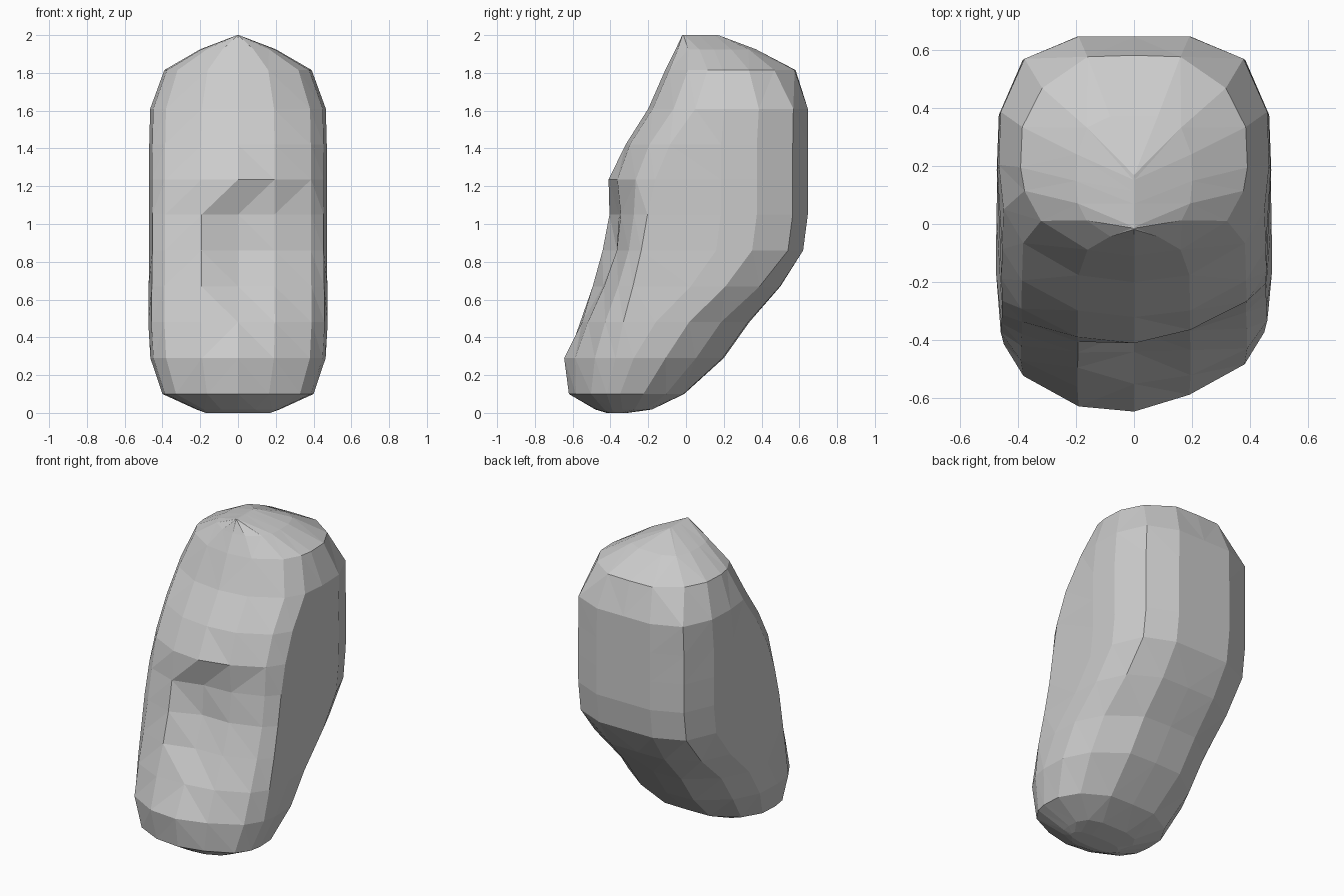
import bpy, bmesh

# Level sections: z, half width, front y at left / centre / right, back y,
# back corner cut, front corner roundness
LEVELS = [
    (0.00, 0.17, -0.42, -0.42, -0.42, -0.31, 0.0, 1.0),
    (0.018, 0.22, -0.48, -0.48, -0.48, -0.18, 0.0, 1.0),
    (0.10, 0.40, -0.62, -0.62, -0.60, -0.01, 0.04, 1.0),
    (0.29, 0.464, -0.65, -0.645, -0.61, 0.20, 0.07, 0.95),
    (0.48, 0.475, -0.58, -0.55, -0.54, 0.335, 0.07, 0.8),
    (0.67, 0.473, -0.51, -0.44, -0.45, 0.50, 0.03, 0.65),
    (0.86, 0.470, -0.455, -0.365, -0.38, 0.62, 0.0, 0.55),
    (1.05, 0.470, -0.42, -0.355, -0.36, 0.645, 0.0, 0.6),
    (1.235, 0.472, -0.41, -0.41, -0.385, 0.645, 0.0, 0.85),
    (1.42, 0.470, -0.32, -0.32, -0.32, 0.645, 0.0, 0.9),
    (1.61, 0.465, -0.20, -0.20, -0.20, 0.645, 0.0, 1.0),
    (1.815, 0.39, -0.11, -0.11, -0.11, 0.58, 0.05, 1.1),
    (1.925, 0.20, -0.055, -0.055, -0.055, 0.37, 0.0, 1.0),
    (2.00, 0.004, -0.02, -0.02, -0.02, 0.17, 0.0, 0.2),
]

# Rounded box outline: width fraction, inset (back also: share of the corner cut)
FRONT = [(0.41, 0.025), (0.82, 0.14), (0.965, 0.26)]
BACK = [(1.0, 0.46, 0.5), (0.985, 0.27, 0.7), (0.81, 0.08, 1.0), (0.41, 0.0, 0.1)]


def section(level):
    z, w, left, centre, right, back, cut, rnd = level
    s = min(1, (back - centre) / 0.88)

    def side(sign, front):
        pts = [(sign * w * f, front + d * s * rnd, z) for f, d in FRONT]
        return pts + [(sign * w * f, back - d * s - cut * c, z) for f, d, c in BACK]

    return [(0, centre, z)] + side(1, right) + [(0, back, z)] + side(-1, left)[::-1]


# Stone body lofted through the sections
bm = bmesh.new()
rings = [[bm.verts.new(p) for p in section(lv)] for lv in LEVELS]
n = len(rings[0])
for a, b in zip(rings, rings[1:]):
    for i in range(n):
        j = (i + 1) % n
        bm.faces.new((a[i], a[j], b[j], b[i]))
bm.faces.new(rings[0][::-1])
bm.faces.new(rings[-1])

# Triangulated flat facets
bmesh.ops.recalc_face_normals(bm, faces=bm.faces[:])
bmesh.ops.triangulate(bm, faces=bm.faces[:])
mesh = bpy.data.meshes.new("leaning_stone")
bm.to_mesh(mesh)
bm.free()
bpy.context.collection.objects.link(bpy.data.objects.new("leaning_stone", mesh))
